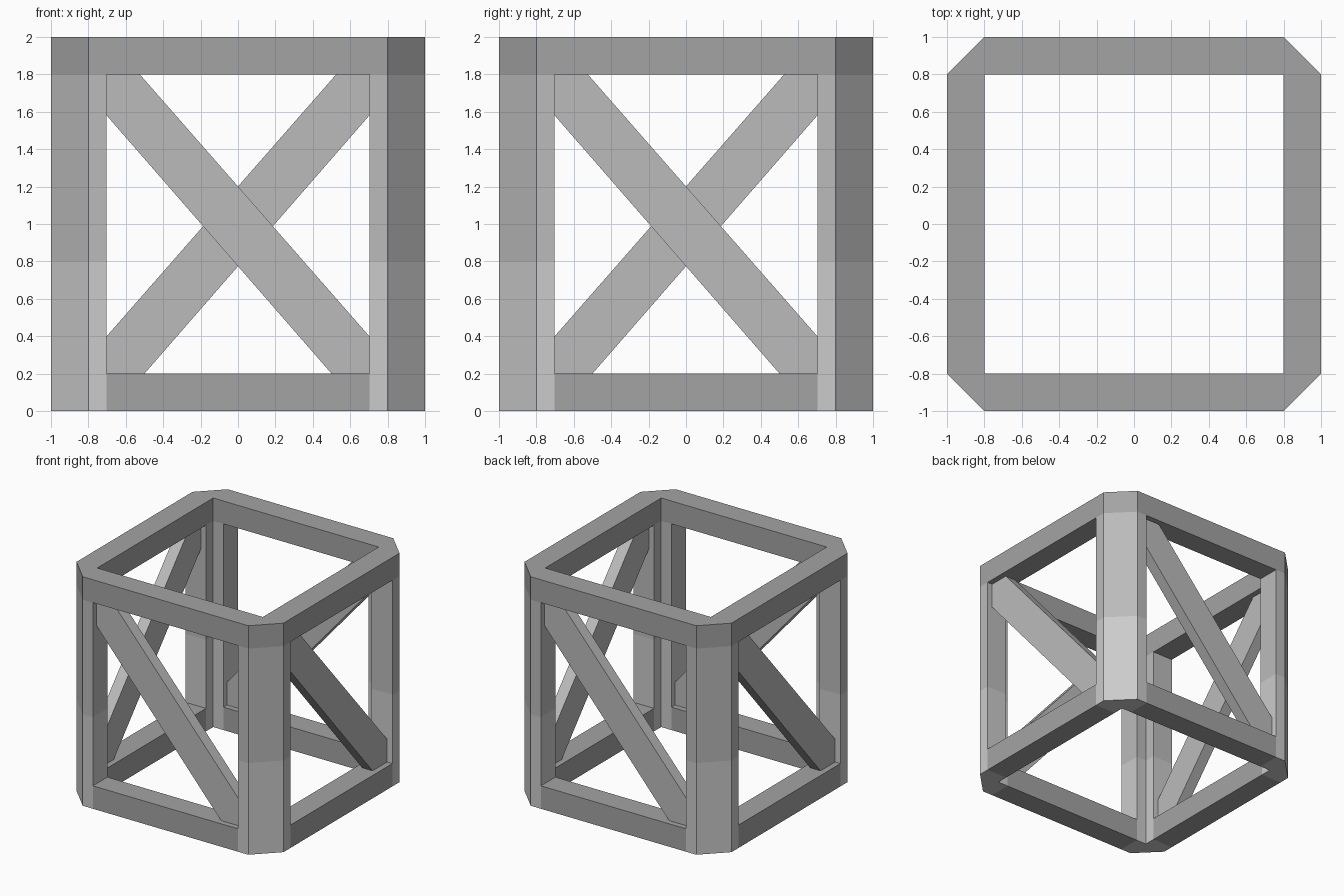
import bpy, bmesh
from math import pi
from mathutils import Matrix, Vector

if "Cube" in bpy.data.objects:
    bpy.data.objects.remove(bpy.data.objects["Cube"])

OUT, IN, LEG = 1.0, 0.8, 0.702   # outer face, inner face, end of corner post


def grey(name, value):
    mat = bpy.data.materials.new(name)
    mat.diffuse_color = (value, value, value, 1)
    mat.use_nodes = True
    mat.node_tree.nodes["Principled BSDF"].inputs["Base Color"].default_value = mat.diffuse_color
    return mat


DARK, MID, LIGHT = grey("dark_grey", 0.37), grey("mid_grey", 0.50), grey("light_grey", 0.62)


def prism(name, mat, polygons, lo, hi, turn=Matrix()):
    """Extrude touching flat polygons from height lo to hi, then turn the result."""
    bm = bmesh.new()
    for poly in polygons:
        bm.faces.new([bm.verts.new((u, v, lo)) for u, v in poly])
    bmesh.ops.remove_doubles(bm, verts=bm.verts[:], dist=1e-4)
    new = bmesh.ops.extrude_face_region(bm, geom=bm.faces[:], use_keep_orig=True)
    moved = [g for g in new["geom"] if isinstance(g, bmesh.types.BMVert)]
    bmesh.ops.translate(bm, verts=moved, vec=Vector((0, 0, hi - lo)))
    bmesh.ops.recalc_face_normals(bm, faces=bm.faces[:])
    bm.transform(turn)
    mesh = bpy.data.meshes.new(name)
    bm.to_mesh(mesh)
    bm.free()
    mesh.materials.append(mat)
    obj = bpy.data.objects.new(name, mesh)
    bpy.context.collection.objects.link(obj)
    return obj


def quarter_turn(points, k):
    for _ in range(k):
        points = [(-y, x) for x, y in points]
    return points


# Top frame: square opening, chamfered outer corners
side = [(-IN, -OUT), (IN, -OUT), (IN, -IN), (-IN, -IN)]
corner = [(IN, -OUT), (OUT, -IN), (IN, -IN)]
prism("top_frame", DARK,
      [quarter_turn(p, k) for k in range(4) for p in (side, corner)], 1.8, 2.0)

# Profiles of the repeated parts
post = [(LEG, -OUT), (IN, -OUT), (OUT, -IN), (OUT, -LEG),
        (IN, -LEG), (IN, -IN), (LEG, -IN)]
rail = [(-LEG, -OUT), (LEG, -OUT), (LEG, -IN), (-LEG, -IN)]
brace = [(-LEG, 1.8), (-LEG, 1.58), (0.5, 0.2), (LEG, 0.2), (LEG, 0.4), (-0.525, 1.8)]
upright = Matrix.Rotation(pi / 2, 4, 'X')

for k, where in enumerate(("front", "right", "back", "left")):
    spin = Matrix.Rotation(k * pi / 2, 4, 'Z')
    # Two-tone corner post, bottom rail and recessed diagonal brace of each side
    prism(where + "_post_lower", LIGHT, [post], 0.0, 0.8, spin)
    prism(where + "_post_upper", MID, [post], 0.8, 1.8, spin)
    prism(where + "_bottom_rail", DARK, [rail], 0.0, 0.2, spin)
    prism(where + "_brace", MID, [brace], 0.85, 0.95, spin @ upright)
